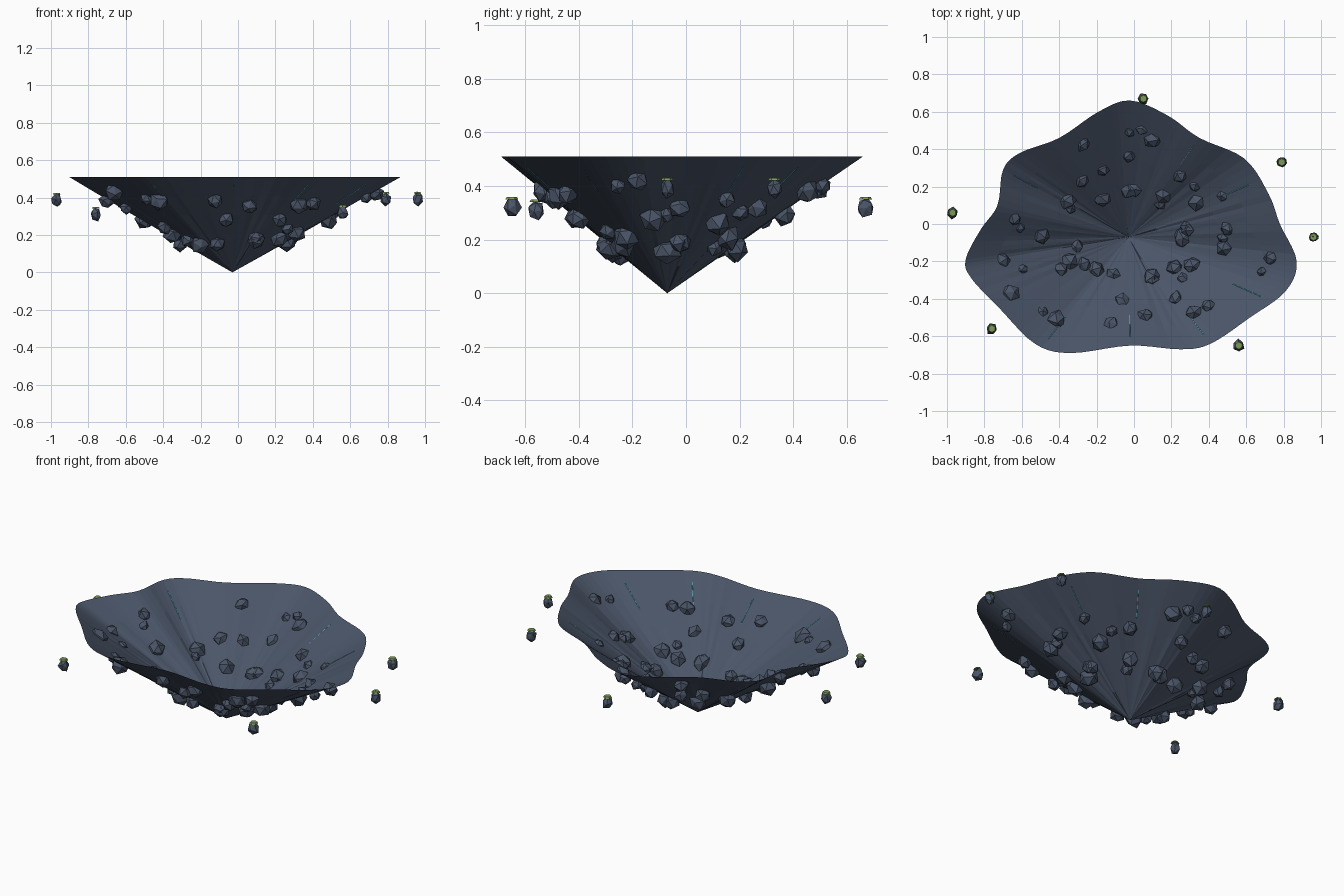
import bpy, bmesh, math, random
from mathutils import Vector, Matrix

random.seed(7)
if "Cube" in bpy.data.objects:
    bpy.data.objects.remove(bpy.data.objects["Cube"], do_unlink=True)

APEX = Vector((-0.03, -0.07, 0))
HEIGHT = 0.51


def make_material(name, colour):
    mat = bpy.data.materials.new(name)
    mat.use_nodes = True
    mat.diffuse_color = (*colour, 1)
    shader = next(n for n in mat.node_tree.nodes if n.type == "BSDF_PRINCIPLED")
    shader.inputs["Base Color"].default_value = (*colour, 1)
    shader.inputs["Roughness"].default_value = 0.9
    return mat


stone = make_material("slate stone", (0.069, 0.091, 0.138))
moss = make_material("moss green", (0.2, 0.32, 0.1))
glow = make_material("crystal cyan", (0.1, 0.6, 0.7))


def add_object(name, bm, *materials):
    mesh = bpy.data.meshes.new(name)
    bm.to_mesh(mesh)
    bm.free()
    for mat in materials:
        mesh.materials.append(mat)
    obj = bpy.data.objects.new(name, mesh)
    bpy.context.collection.objects.link(obj)
    return obj


# Wavy rim outline, smoothed through a few plan points
OUTLINE = [(-.02, .66), (.18, .58), (.35, .46), (.59, .35), (.72, .16), (.78, 0),
           (.87, -.2), (.81, -.36), (.62, -.5), (.41, -.64), (.25, -.67),
           (-.02, -.65), (-.34, -.69), (-.53, -.64), (-.72, -.45), (-.87, -.29),
           (-.9, -.19), (-.82, -.03), (-.73, .1), (-.7, .29), (-.61, .38),
           (-.4, .46), (-.19, .6)]


def smooth_loop(points, steps):
    pts = [Vector((x, y, HEIGHT)) for x, y in points]
    loop = []
    for i in range(len(pts)):
        a, b, c, d = (pts[(i + k) % len(pts)] for k in (-1, 0, 1, 2))
        for s in range(steps):
            t = s / steps
            loop.append(b + (c - a) * t / 2 + (a * 2 - b * 5 + c * 4 - d) * t * t / 2
                        + (b * 3 - a - c * 3 + d) * t ** 3 / 2)
    return loop


rim = smooth_loop(OUTLINE, 5)


def rim_at(degrees):
    direction = Vector((math.cos(math.radians(degrees)), math.sin(math.radians(degrees))))
    return max(rim, key=lambda p: (p - APEX).xy.normalized().dot(direction))


# Hollow, creased bowl running from the rim down to a point
bm = bmesh.new()
crease, offsets = 0, []
for p in rim:
    if random.random() < 0.6:
        crease = random.uniform(-1, 1) * 0.035
    offsets.append(crease)
rings = []
for f in (1, 0.8, 0.6, 0.4, 0.2):
    ring = []
    for p, o in zip(rim, offsets):
        v = APEX.lerp(p, f)
        v.xy = APEX.xy + (v.xy - APEX.xy) * (1 + o * (1 - f))
        ring.append(bm.verts.new(v))
    rings.append(ring)
tip = bm.verts.new(APEX)
count = len(rim)
for i in range(count):
    j = (i + 1) % count
    for upper, lower in zip(rings, rings[1:]):
        bm.faces.new((upper[i], lower[i], lower[j], upper[j]))
    bm.faces.new((rings[-1][i], tip, rings[-1][j]))
add_object("rock_bowl", bm, stone)


def add_rock(bm, centre, size, stretch=1):
    spin = Matrix.Rotation(random.uniform(0, math.tau), 4, "Z")
    tilt = Matrix.Rotation(random.uniform(-1, 1), 4, "X")
    scale = Matrix.Diagonal((size, size * random.uniform(0.85, 1.1), size * stretch, 1))
    made = bmesh.ops.create_icosphere(bm, subdivisions=1, radius=1,
                                      matrix=Matrix.Translation(centre) @ scale @ spin @ tilt)
    for v in made["verts"]:
        v.co = centre + (v.co - centre) * random.uniform(0.88, 1.12)


# Boulders stuck to the slope: bearing in degrees, height in hundredths
BOULDERS = {
    "large": [(-153, 44), (180, 29), (-158, 21), (-134, 16), (-50, 37), (-23, 22),
              (0, 17), (-133, 39), (-33, 19), (-60, 18), (26, 27), (50, 22), (90, 17),
              (-7, 29), (75, 39), (82, 18), (125, 19), (150, 25)],
    "medium": [(-170, 39), (-156, 25), (190, 16), (-147, 18), (-112, 16), (-104, 39),
               (-93, 29), (-77, 36), (-62, 19), (-40, 38), (10, 20), (5, 33), (-8, 43),
               (-52, 29), (7, 20), (52, 33), (90, 30), (172, 42), (114, 43), (130, 30),
               (110, 29)],
    "small": [(-164, 35), (-140, 40), (-15, 41), (-38, 24), (0, 30), (82, 41),
              (90, 39), (155, 23), (176, 38), (36, 31), (47, 18), (22, 36)],
}
for label, size in (("large", 0.052), ("medium", 0.043), ("small", 0.034)):
    bm = bmesh.new()
    for bearing, height in BOULDERS[label]:
        edge = rim_at(bearing)
        out = Vector(((edge - APEX).x, (edge - APEX).y, 0)).normalized()
        centre = APEX.lerp(edge, height / 100 / HEIGHT) + out * 0.008 - Vector((0, 0, 0.008))
        add_rock(bm, centre, size)
    add_object(label + "_boulders", bm, stone)

# Floating rocks around the rim, each with a thin mossy cap
FLOATERS = [(.05, .67, .32), (.79, .33, .39), (.96, -.07, .39),
            (.56, -.65, .32), (-.76, -.56, .31), (-.97, .06, .385)]
for n, place in enumerate(FLOATERS, 1):
    centre = Vector(place)
    bm = bmesh.new()
    add_rock(bm, centre, 0.031, 1.25)
    add_object(f"floating_rock_{n}", bm, stone)
    bm = bmesh.new()
    bmesh.ops.create_cone(bm, cap_ends=True, segments=6, radius1=0.024, radius2=0.019,
                          depth=0.009,
                          matrix=Matrix.Translation(centre + Vector((0, 0, 0.035))))
    add_object(f"moss_cap_{n}", bm, moss)

# Hair-thin crystal veins lying in the slope
for n, bearing in enumerate((24, 53, 152, 233, 270, -53, -24), 1):
    edge = rim_at(bearing)
    curve = bpy.data.curves.new("crystal_vein", "CURVE")
    curve.dimensions = "3D"
    curve.bevel_depth = 0.0018
    curve.bevel_resolution = 0
    spline = curve.splines.new("POLY")
    spline.points.add(4)
    for k, point in enumerate(spline.points):
        point.co = (*APEX.lerp(edge, 0.72 + 0.05 * k), 1)
    curve.materials.append(glow)
    vein = bpy.data.objects.new(f"crystal_vein_{n}", curve)
    bpy.context.collection.objects.link(vein)
